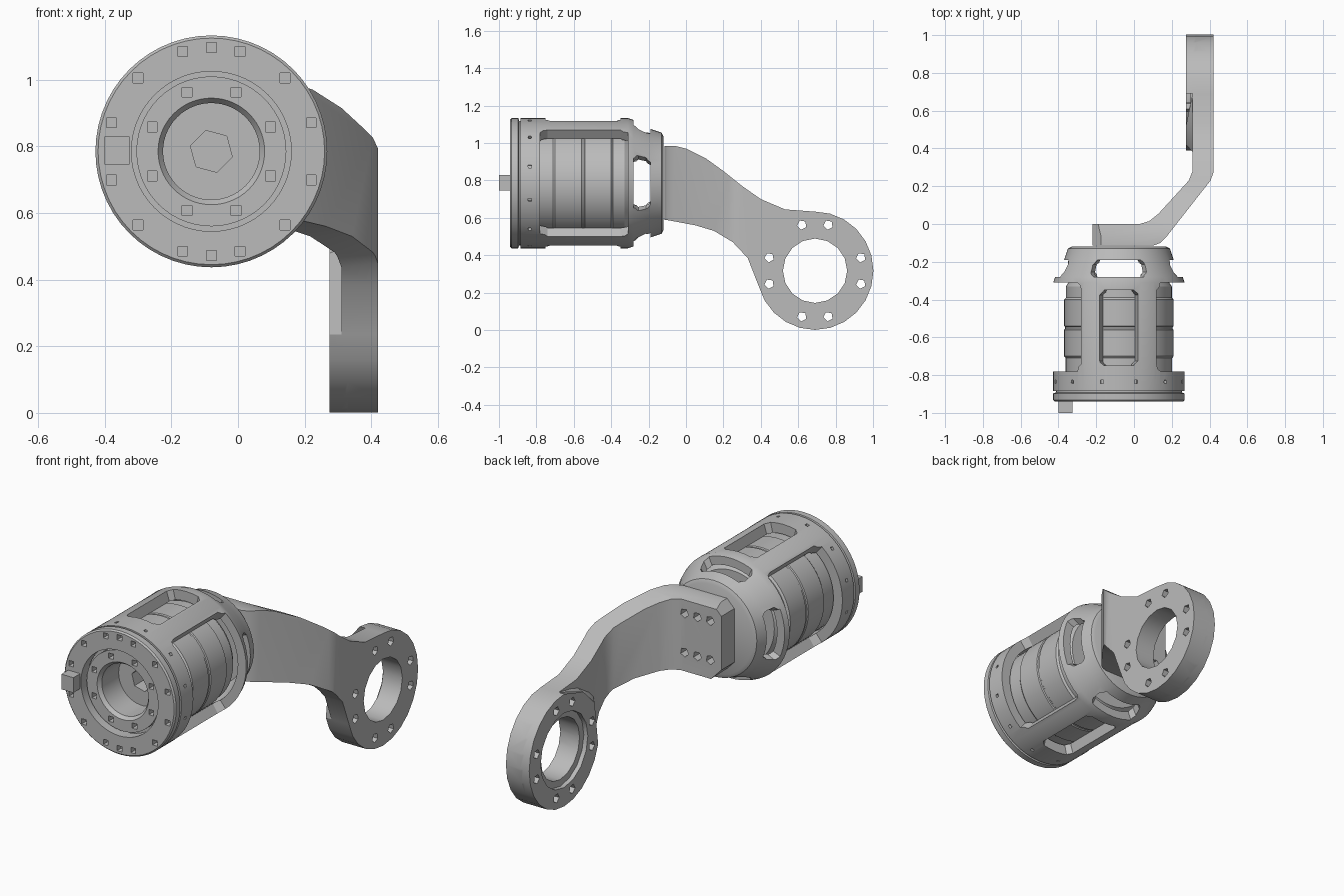
import bpy, bmesh
from math import sin, cos, tan, pi, radians
from mathutils import Vector

cube = bpy.data.objects.get("Cube")
if cube:
    bpy.data.objects.remove(cube)

metal = bpy.data.materials.new("light_grey_metal")
metal.use_nodes = True
GREY = (0.5, 0.5, 0.5, 1)
metal.diffuse_color = GREY
metal.node_tree.nodes["Principled BSDF"].inputs["Base Color"].default_value = GREY

AX, AZ = -0.08, 0.785          # housing axis
EYE = (0.69, 0.317)            # mounting eye centre (y, z)
R = 0.348                      # housing radius


def finish(bm, name):
    bmesh.ops.remove_doubles(bm, verts=bm.verts, dist=1e-5)
    bmesh.ops.recalc_face_normals(bm, faces=bm.faces)
    mesh = bpy.data.meshes.new(name)
    bm.to_mesh(mesh)
    bm.free()
    mesh.materials.append(metal)
    obj = bpy.data.objects.new(name, mesh)
    bpy.context.collection.objects.link(obj)
    return obj


def loft(bm, a, b):
    """Closed prism between two matching loops."""
    va, vb = [bm.verts.new(p) for p in a], [bm.verts.new(p) for p in b]
    n = len(va)
    bm.faces.new(va)
    bm.faces.new(vb)
    for i in range(n):
        bm.faces.new((va[i], va[(i + 1) % n], vb[(i + 1) % n], vb[i]))


def pin(bm, start, end, radius, sides=6):
    """Round or polygonal rod between two points."""
    start, end = Vector(start), Vector(end)
    u = (end - start).normalized().orthogonal().normalized()
    w = (end - start).normalized().cross(u)
    ring = [radius * (cos(t) * u + sin(t) * w)
            for t in (2 * pi * i / sides for i in range(sides))]
    loft(bm, [start + p for p in ring], [end + p for p in ring])


def lathe(name, profile, sides=56):
    """Revolve a closed (radius, y) profile round the housing axis."""
    bm = bmesh.new()
    rings = []
    for i in range(sides):
        t = 2 * pi * i / sides
        rings.append([bm.verts.new((AX + r * cos(t), y, AZ + r * sin(t))) for r, y in profile])
    n = len(profile)
    for i in range(sides):
        a, b = rings[i], rings[(i + 1) % sides]
        for j in range(n):
            k = (j + 1) % n
            if profile[j][0] or profile[k][0]:
                bm.faces.new((a[j], a[k], b[k], b[j]))
    return finish(bm, name)


def boolean(obj, cutter, operation="DIFFERENCE"):
    """Apply a boolean and discard the helper."""
    cutter.hide_render = True
    mod = obj.modifiers.new("cut", "BOOLEAN")
    mod.operation, mod.object, mod.solver = operation, cutter, "EXACT"
    dg = bpy.context.evaluated_depsgraph_get()
    mesh = bpy.data.meshes.new_from_object(obj.evaluated_get(dg))
    obj.modifiers.clear()
    obj.data = mesh
    bpy.data.objects.remove(cutter)


def polar(r, deg, y):
    return (AX + r * cos(radians(deg)), y, AZ + r * sin(radians(deg)))


def window(bm, direction, half, y0, y1, corner):
    """Tapered eight-sided window cutter pointing out from the axis."""
    out = Vector((cos(radians(direction)), 0, sin(radians(direction))))
    side = Vector((-out.z, 0, out.x))
    s, c = tan(radians(half)), 1 - corner / (R * sin(radians(half)))
    outline = [(s, y0 + corner), (s, y1 - corner), (s * c, y1), (-s * c, y1),
               (-s, y1 - corner), (-s, y0 + corner), (-s * c, y0), (s * c, y0)]
    centre = Vector((AX, 0, AZ))
    loops = [[centre + d * out + d * k * side + Vector((0, y, 0)) for k, y in outline]
             for d in (0.1, 0.42)]
    loft(bm, *loops)


# Housing cage: cylinder with tapered closed rear
cage = lathe("housing_cage", [
    (R, -0.885), (R, -0.31), (0.338, -0.28), (0.29, -0.19), (0.27, -0.13), (0.25, -0.12),
    (0, -0.12), (0, -0.17), (0.24, -0.17), (0.30, -0.30), (0.292, -0.32), (0.292, -0.885)])
bm = bmesh.new()
for d in (0, 90, 180, 270):
    wide = d % 180 == 0
    if wide:
        window(bm, d, 55, -0.78, -0.31, 0.04)
    else:
        window(bm, d, 17, -0.75, -0.35, 0.025)
    window(bm, d, 27, -0.28, -0.19, 0.025)
# Small screw holes round the flange
for k in range(12):
    pin(bm, polar(0.33, 15 + 30 * k, -0.835), polar(0.4, 15 + 30 * k, -0.835), 0.012, 4)
boolean(cage, finish(bm, "cage_cutter"))

# Front cap ring with bolt holes
cap = lathe("front_cap", [
    (0.24, -0.94), (0.34, -0.94), (R, -0.932), (R, -0.897), (0.333, -0.892),
    (0.333, -0.88), (0.24, -0.88)])
bolt_angles = [d + o for d in (0, 90, 180, 270) for o in (-16, 16, 45)] + [90, 270]
bm = bmesh.new()
for a in bolt_angles:
    pin(bm, polar(0.312, a, -0.96), polar(0.312, a, -0.905), 0.021, 4)
boolean(cap, finish(bm, "cap_cutter"))

# Inner drum with front well
drum = lathe("inner_drum", [
    (0, -0.30), (0.26, -0.30), (0.28, -0.33), (0.28, -0.39), (0.29, -0.40), (0.29, -0.54),
    (0.285, -0.545), (0.285, -0.555), (0.29, -0.56), (0.29, -0.70), (0.282, -0.71),
    (0.282, -0.86), (0.225, -0.86), (0.225, -0.91), (0.16, -0.91), (0.145, -0.89),
    (0.145, -0.74), (0, -0.74)])
bm = bmesh.new()
for k in range(8):
    a = 22.5 + 45 * k
    pin(bm, polar(0.192, a, -0.95), polar(0.192, a, -0.87), 0.021, 4)
pin(bm, (AX, -0.8, AZ), (AX, -0.66, AZ), 0.065, 6)
boolean(drum, finish(bm, "drum_cutter"))

# Cable plug on the front face
bm = bmesh.new()
plug = [(-0.40, 0.745), (-0.40, 0.83), (-0.325, 0.83), (-0.325, 0.745)]
loft(bm, [(x, -1.0, z) for x, z in plug], [(x, -0.93, z) for x, z in plug])
finish(bm, "cable_plug")

# Bracket arm: plan outline intersected with side outline
plan = [(-0.22, 0), (0.03, 0), (0.08, 0.015), (0.13, 0.055), (0.29, 0.23), (0.31, 0.28),
        (0.31, 1.1), (0.42, 1.1), (0.42, 0.27), (0.405, 0.23), (0.17, -0.07),
        (0.14, -0.10), (0.10, -0.115), (-0.22, -0.115)]
bm = bmesh.new()
loft(bm, [(x, y, -0.2) for x, y in plan], [(x, y, 1.3) for x, y in plan])
arm = finish(bm, "bracket_arm")
eye_arc = [(EYE[0] + 0.312 * cos(radians(d)), EYE[1] + 0.316 * sin(radians(d)))
           for d in range(-165, 91, 15)]
side = eye_arc + [(0.53, 0.645), (0.40, 0.70), (0.30, 0.77), (0.20, 0.85), (0.11, 0.915),
                  (0.0, 0.97), (-0.06, 0.985), (-0.2, 0.985), (-0.2, 0.60), (-0.10, 0.588),
                  (0.05, 0.56), (0.15, 0.53), (0.25, 0.47), (0.33, 0.385)]
bm = bmesh.new()
loft(bm, [(-0.5, y, z) for y, z in side], [(0.6, y, z) for y, z in side])
boolean(arm, finish(bm, "side_cutter"), "INTERSECT")

# Eye boss on the inner side of the arm
bm = bmesh.new()
loft(bm, [(0.275, y, z) for y, z in eye_arc + [(0.52, 0.58), (0.42, 0.48)]],
     [(0.33, y, z) for y, z in eye_arc + [(0.52, 0.60), (0.36, 0.50)]])
boolean(arm, finish(bm, "eye_boss"), "UNION")

# Eye bore, bolt holes, mount holes and chamfered mount corners
bm = bmesh.new()
pin(bm, (0.1, *EYE), (0.6, *EYE), 0.172, 16)
for d in (0, 90, 180, 270):
    for o in (-16, 16):
        a = radians(d + o)
        y, z = EYE[0] + 0.255 * cos(a), EYE[1] + 0.255 * sin(a)
        pin(bm, (0.2, y, z), (0.6, y, z), 0.026, 5)
for x in (0.01, -0.07, -0.15):
    for z in (AZ - 0.11, AZ + 0.11):
        pin(bm, (x, -0.06, z), (x, 0.06, z), 0.026, 5)
for z, s in ((0.985, 1), (0.59, -1)):
    tri = [(-0.3, z - 0.13 * s), (-0.3, z + 0.1 * s), (-0.08, z + 0.1 * s)]
    loft(bm, [(x, -0.3, q) for x, q in tri], [(x, 0.1, q) for x, q in tri])
boolean(arm, finish(bm, "arm_cutter"))
bm = bmesh.new()
pin(bm, (0.2, *EYE), (0.30, *EYE), 0.21, 16)
boolean(arm, finish(bm, "counterbore_cutter"))

# Smooth curved surfaces, keep hard edges
bpy.ops.object.select_all(action="DESELECT")
for obj in (cage, cap, drum, arm):
    obj.select_set(True)
bpy.context.view_layer.objects.active = cage
bpy.ops.object.shade_smooth_by_angle(angle=radians(28))
